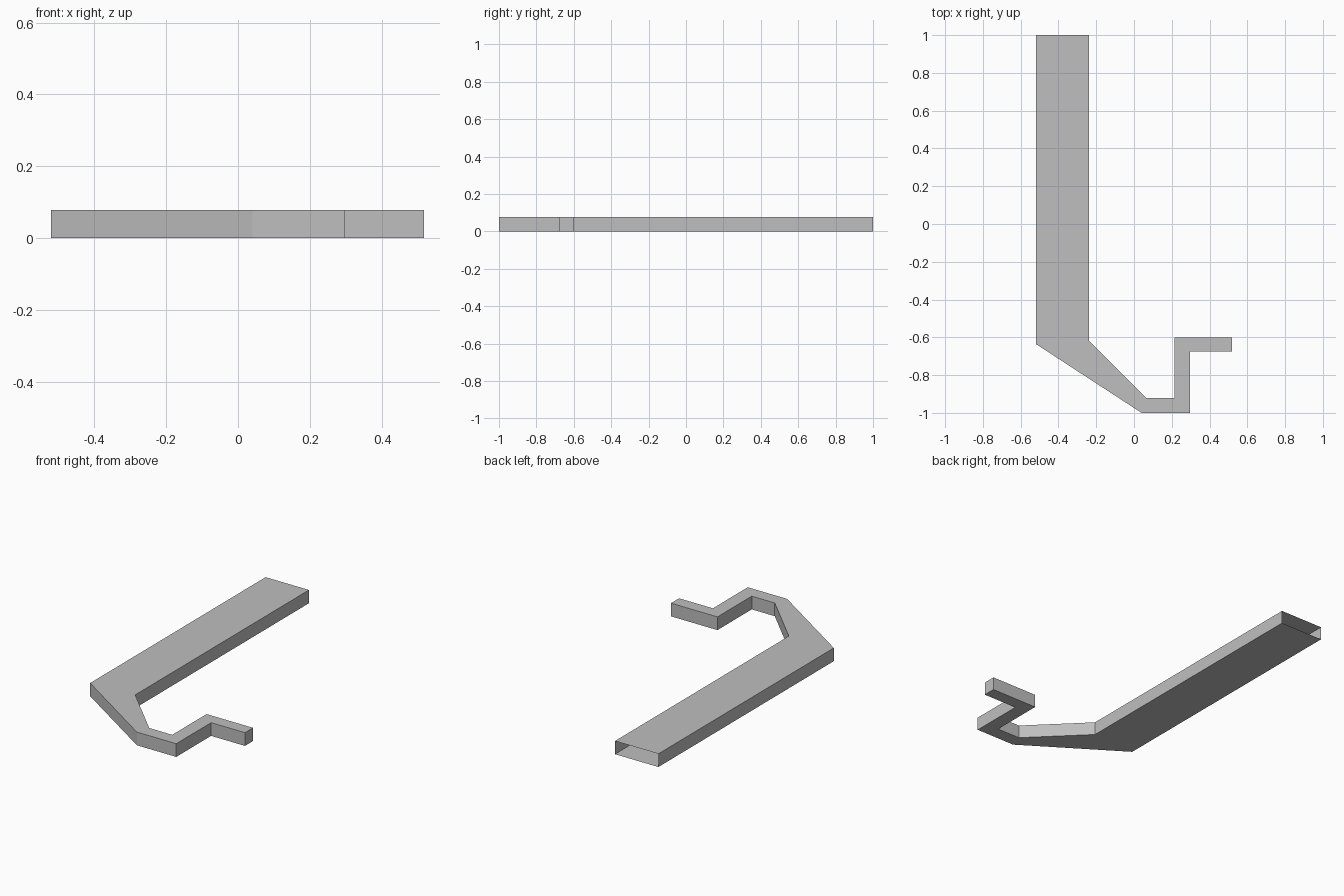
import bpy
import bmesh

HEIGHT = 0.078

cube = bpy.data.objects.get("Cube")
if cube:
    bpy.data.objects.remove(cube, do_unlink=True)

# Plain grey
grey = bpy.data.materials.new("plain_grey")
grey.use_nodes = True
colour = (0.52, 0.52, 0.52, 1)
grey.diffuse_color = colour
grey.node_tree.nodes["Principled BSDF"].inputs["Base Color"].default_value = colour

# Plan outline, counter-clockwise: wide channel, tapered bend, narrow stepped hook
outline = [
    (-0.52, 1), (-0.52, -0.635), (0.04, -1), (0.297, -1),
    (0.297, -0.675), (0.518, -0.675), (0.518, -0.6), (0.215, -0.6),
    (0.215, -0.92), (0.065, -0.92), (-0.237, -0.62), (-0.237, 1),
]

# Hollow duct: floor, roof and side walls
bm = bmesh.new()
floor = [bm.verts.new((x, y, 0)) for x, y in outline]
roof = [bm.verts.new((x, y, HEIGHT)) for x, y in outline]
bm.faces.new(floor[::-1])
bm.faces.new(roof)

# Walls follow the outline; the wide back end, the last edge, stays open
for i in range(len(outline) - 1):
    bm.faces.new((floor[i], floor[i + 1], roof[i + 1], roof[i]))

mesh = bpy.data.meshes.new("hooked_duct")
bm.to_mesh(mesh)
bm.free()
mesh.materials.append(grey)
duct = bpy.data.objects.new("hooked_duct", mesh)
bpy.context.collection.objects.link(duct)
